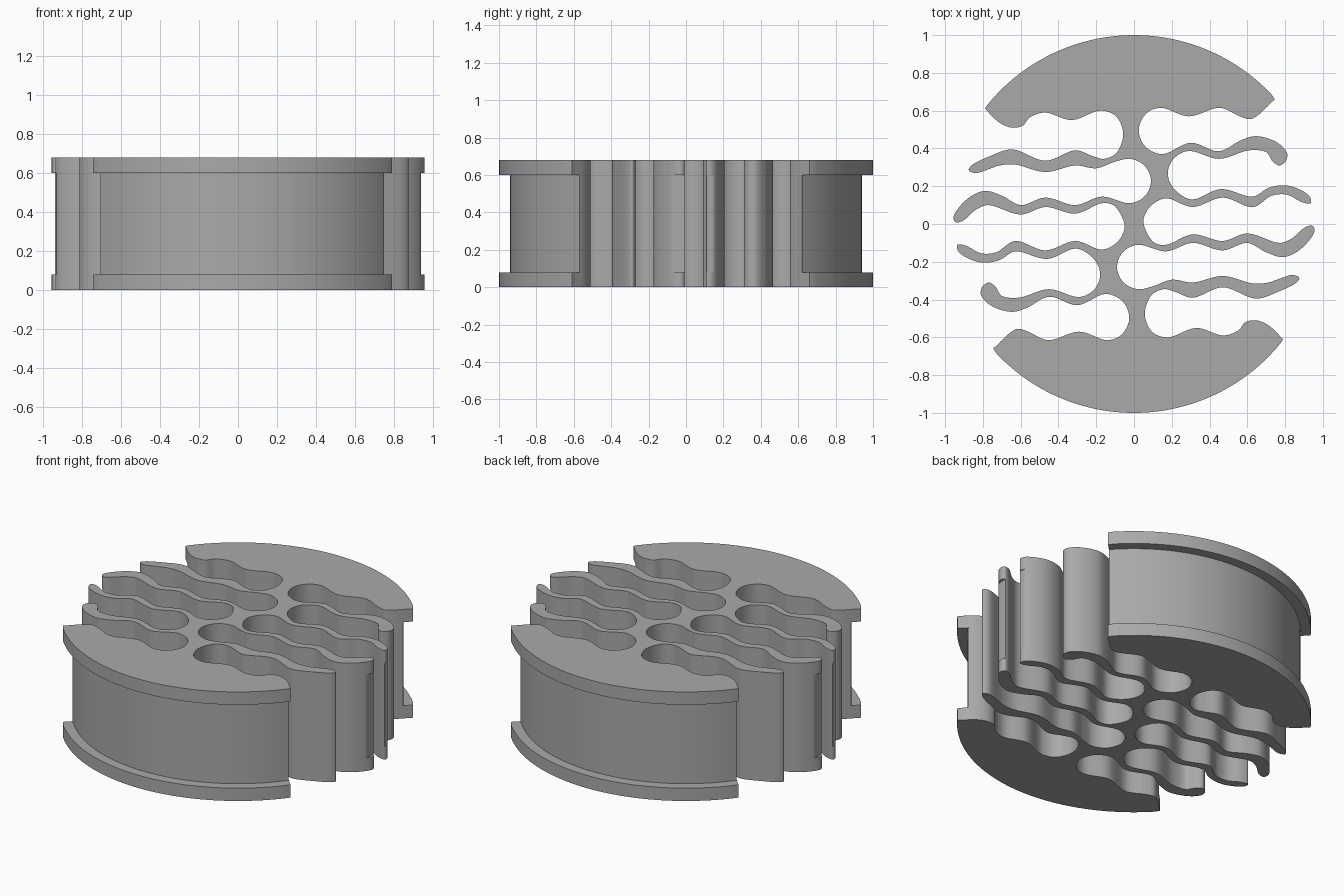
import bpy
import bmesh
import math
from mathutils import Vector

default = bpy.data.objects.get("Cube")
if default:
    bpy.data.objects.remove(default)

HEIGHT = 0.68
RIM = 0.08
GROOVE_RADIUS = 0.94
ARC_STEPS = 64
CURVE_STEPS = 7

# Wavy slots of the left side, each traced inwards, round its end and out again
back_slot = [(-.79, .61), (-.71, .535), (-.645, .51), (-.59, .52), (-.55, .565),
             (-.47, .59), (-.33, .55), (-.18, .6), (-.1, .575), (-.06, .5),
             (-.065, .43), (-.1, .37), (-.16, .345), (-.22, .36), (-.31, .39),
             (-.47, .335), (-.645, .395), (-.76, .36), (-.86, .31)]
upper_slot = [(-.875, .285), (-.84, .27), (-.71, .31), (-.63, .315), (-.47, .275),
              (-.31, .31), (-.2, .295), (-.1, .33), (-.02, .345), (.055, .31),
              (.09, .23), (.06, .15), (-.02, .11), (-.17, .145), (-.31, .1),
              (-.47, .14), (-.6, .1), (-.7, .15), (-.79, .175), (-.88, .135)]
middle_slot = [(-.955, .04), (-.945, .01), (-.91, .015), (-.83, .08), (-.77, .1),
               (-.6, .05), (-.47, .09), (-.31, .055), (-.17, .11), (-.11, .1),
               (-.065, .04), (-.05, -.02), (-.075, -.08), (-.13, -.125), (-.18, -.135),
               (-.31, -.09), (-.47, -.14), (-.63, -.09), (-.73, -.15), (-.81, -.155),
               (-.89, -.115)]
lower_slot = [(-.935, -.11), (-.93, -.145), (-.86, -.19), (-.79, -.205), (-.71, -.19),
              (-.63, -.145), (-.46, -.185), (-.31, -.13), (-.24, -.16), (-.19, -.22),
              (-.18, -.28), (-.205, -.34), (-.26, -.38), (-.31, -.385), (-.45, -.345),
              (-.61, -.39), (-.7, -.38), (-.735, -.33)]
front_slot = [(-.77, -.31), (-.805, -.335), (-.81, -.375), (-.76, -.43), (-.65, -.465),
              (-.57, -.445), (-.45, -.385), (-.3, -.43), (-.15, -.37), (-.06, -.41),
              (-.025, -.5), (-.065, -.585), (-.14, -.615), (-.29, -.57), (-.455, -.615),
              (-.56, -.57), (-.615, -.555), (-.655, -.575), (-.745, -.66)]


def smooth_path(points, steps):
    """Centripetal spline through all the points, without overshoot."""
    pts = [Vector(p) for p in points]
    pts = [pts[0] * 2 - pts[1]] + pts + [pts[-1] * 2 - pts[-2]]
    path = []
    for i in range(len(pts) - 3):
        quad = pts[i:i + 4]
        knots = [0.0]
        for a, b in zip(quad, quad[1:]):
            knots.append(knots[-1] + math.sqrt((b - a).length))
        for s in range(steps):
            t = knots[1] + (knots[2] - knots[1]) * s / steps
            level = quad
            for span in (1, 2, 3):
                new_level = []
                for j in range(len(level) - 1):
                    # The middle pass of the pyramid spans two knots, the last only the inner pair
                    lo, hi = (1, 2) if span == 3 else (j, j + span)
                    f = (t - knots[lo]) / (knots[hi] - knots[lo])
                    new_level.append(level[j] * (1 - f) + level[j + 1] * f)
                level = new_level
            path.append(level[0])
    path.append(pts[-2])
    return path


def rim_arc(start, end, steps):
    """Counterclockwise points on the unit circle, strictly between two corners."""
    a = math.atan2(start.y, start.x)
    b = math.atan2(end.y, end.x)
    return [Vector((math.cos(a + (b - a) * i / steps), math.sin(a + (b - a) * i / steps)))
            for i in range(1, steps)]


def trimmed(point, radius):
    return point * min(1.0, radius / point.length) if point.length else point


# Half outline: left side and front rim; a half turn gives the other half
left_side = smooth_path(back_slot + upper_slot + middle_slot + lower_slot + front_slot,
                        CURVE_STEPS)
half = left_side + rim_arc(left_side[-1], -left_side[0], ARC_STEPS)
outline = half + [-p for p in half]

# Stack the outline as rings, drawn in between the rims to form the groove
levels = [(0, 1), (RIM, 1), (RIM, GROOVE_RADIUS),
          (HEIGHT - RIM, GROOVE_RADIUS), (HEIGHT - RIM, 1), (HEIGHT, 1)]
bm = bmesh.new()
rings = [[bm.verts.new((*trimmed(p, radius), z)) for p in outline] for z, radius in levels]
count = len(outline)
for low, high in zip(rings, rings[1:]):
    for i in range(count):
        j = (i + 1) % count
        bm.faces.new((low[i], low[j], high[j], high[i]))
bm.faces.new(rings[-1])
bm.faces.new(rings[0][::-1])
bmesh.ops.remove_doubles(bm, verts=bm.verts, dist=0.0001)
bmesh.ops.recalc_face_normals(bm, faces=bm.faces)
mesh = bpy.data.meshes.new("finned_core")
bm.to_mesh(mesh)
bm.free()

# Plain grey metal
grey = bpy.data.materials.new("plain_grey")
grey.use_nodes = True
colour = (0.4, 0.4, 0.4, 1)
grey.diffuse_color = colour
grey.node_tree.nodes["Principled BSDF"].inputs["Base Color"].default_value = colour
mesh.materials.append(grey)

core = bpy.data.objects.new("finned_core", mesh)
bpy.context.scene.collection.objects.link(core)
bpy.ops.object.select_all(action="DESELECT")
core.select_set(True)
bpy.context.view_layer.objects.active = core
bpy.ops.object.shade_smooth_by_angle(angle=math.radians(35))
